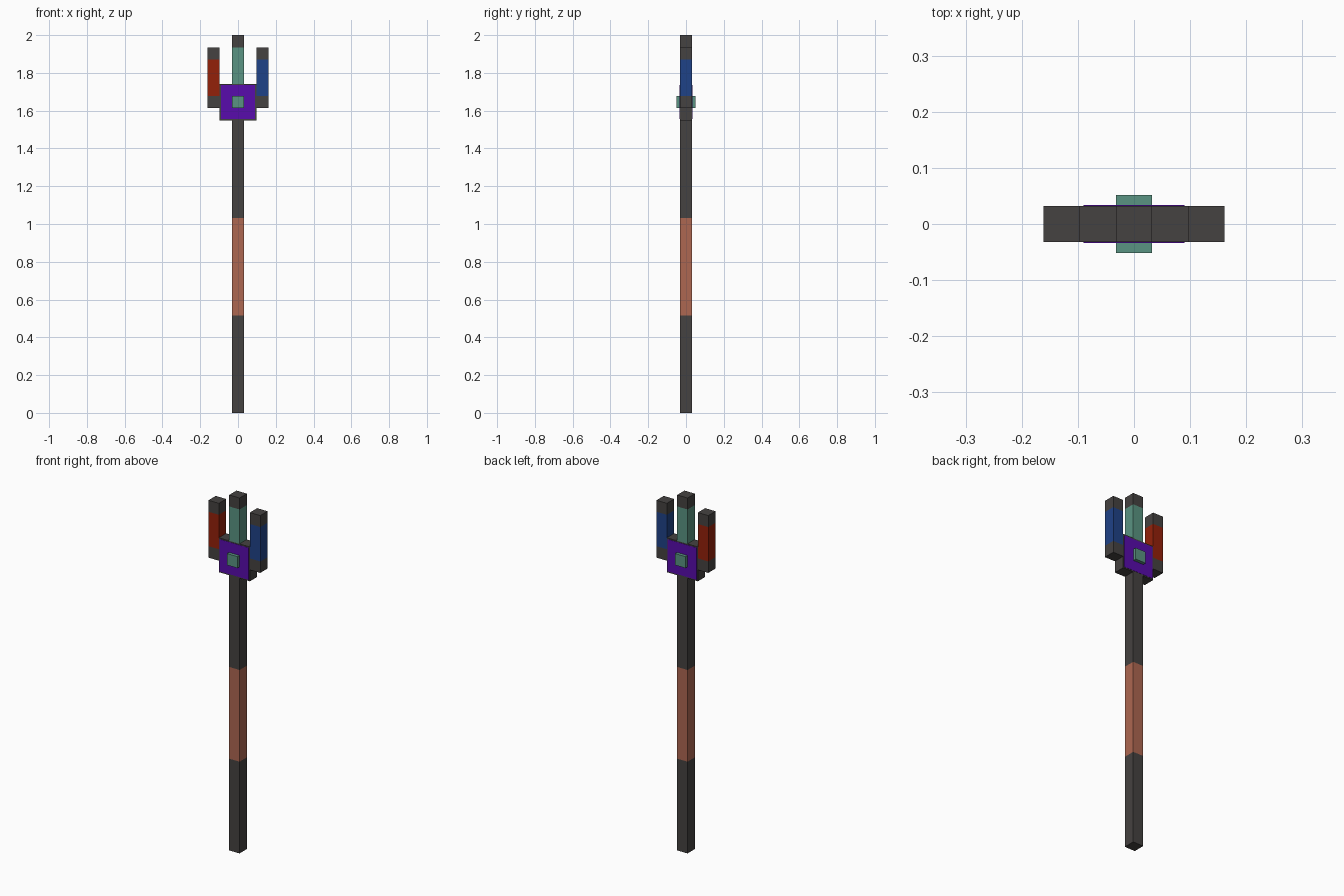
import bpy
import bmesh
from mathutils import Matrix, Vector

old = bpy.data.objects.get("Cube")
if old:
    bpy.data.objects.remove(old, do_unlink=True)

U = 2 / 31  # one block of the grid


def linear(c):
    c /= 255
    return c / 12.92 if c <= 0.04045 else ((c + 0.055) / 1.055) ** 2.4


def material(name, rgb):
    m = bpy.data.materials.new(name)
    colour = [linear(c) for c in rgb] + [1]
    m.diffuse_color = colour
    m.use_nodes = True
    m.node_tree.nodes["Principled BSDF"].inputs["Base Color"].default_value = colour
    return m


dark = material("dark grey", (69, 66, 65))
copper = material("copper brown", (174, 103, 81))
teal = material("teal", (90, 148, 130))
red = material("red", (148, 33, 10))
blue = material("blue", (31, 66, 135))
purple = material("purple", (88, 12, 172))


def box(name, mat, x, z0, z1, width=1.0, depth=1.0, y=0.0):
    """Box centred on x and y, from z0 to z1, all in blocks."""
    bm = bmesh.new()
    bmesh.ops.create_cube(bm, size=1)
    centre = Vector((x, y, (z0 + z1) / 2)) * U
    size = Vector((width, depth, z1 - z0)) * U
    bm.transform(Matrix.Translation(centre) @ Matrix.Diagonal(size).to_4x4())
    me = bpy.data.meshes.new(name)
    bm.to_mesh(me)
    bm.free()
    me.materials.append(mat)
    ob = bpy.data.objects.new(name, me)
    bpy.context.collection.objects.link(ob)
    return ob


# Shaft with a copper grip
box("lower_shaft", dark, 0, 0, 8)
box("grip", copper, 0, 8, 16)
box("upper_shaft", dark, 0, 16, 24)

# Square head with a painted panel on the front and back
box("head", dark, 0, 24, 27, width=3)
for side, y in (("front", -0.5), ("back", 0.5)):
    box(side + "_panel", purple, 0, 24.1, 26.9, width=2.8, depth=0.04, y=y)
box("gem", teal, 0, 25, 26, depth=1.6)

# Centre prong
box("centre_prong", teal, 0, 27, 30)
box("centre_prong_tip", dark, 0, 30, 31)

# Side prongs
for side, x, mat in (("right", -2, red), ("left", 2, blue)):
    box(side + "_prong_base", dark, x, 25, 26)
    box(side + "_prong", mat, x, 26, 29)
    box(side + "_prong_tip", dark, x, 29, 30)
